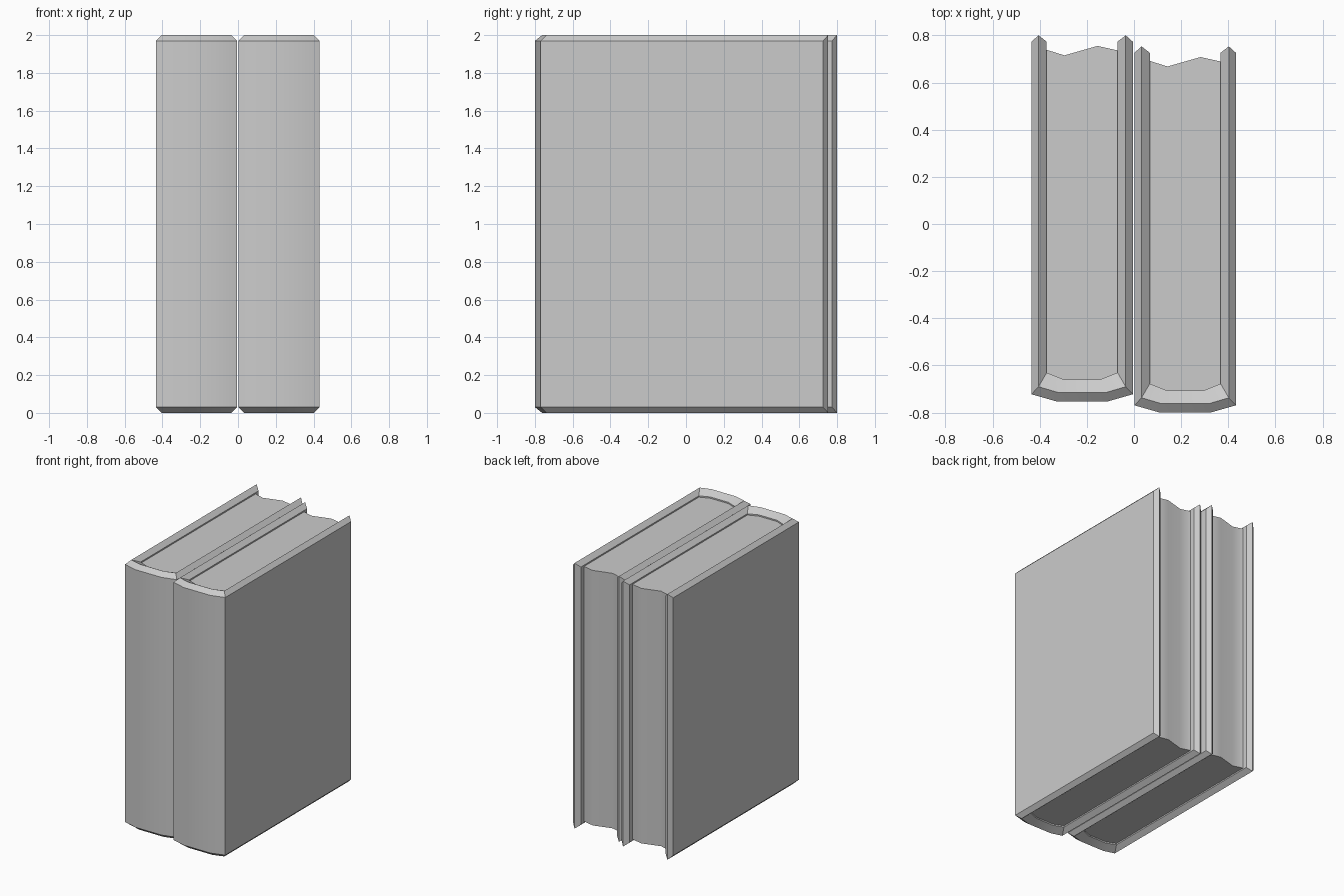
import bpy
import bmesh
import math

cube = bpy.data.objects.get("Cube")
if cube:
    bpy.data.objects.remove(cube, do_unlink=True)

grey = bpy.data.materials.new("plain grey")
colour = (0.6, 0.6, 0.6, 1)
grey.use_nodes = True
grey.diffuse_color = colour
grey.node_tree.nodes["Principled BSDF"].inputs["Base Color"].default_value = colour


def finish(name, bm, location, angle=30):
    bmesh.ops.recalc_face_normals(bm, faces=bm.faces)
    mesh = bpy.data.meshes.new(name)
    bm.to_mesh(mesh)
    bm.free()
    mesh.materials.append(grey)
    obj = bpy.data.objects.new(name, mesh)
    obj.location = location
    bpy.context.collection.objects.link(obj)
    bpy.ops.object.select_all(action="DESELECT")
    obj.select_set(True)
    bpy.context.view_layer.objects.active = obj
    bpy.ops.object.shade_smooth_by_angle(angle=math.radians(angle))
    return obj


def mirrored(half):
    return half + [(-x, y) for x, y in reversed(half)]


# Plan paths of the cover: back edge, spine corner, spine curve
OUTER = mirrored([(-0.215, 0.773), (-0.215, -0.722), (-0.11, -0.752)])
RIDGE = mirrored([(-0.185, 0.8), (-0.185, -0.69), (-0.1, -0.715)])
INNER = mirrored([(-0.15, 0.773), (-0.15, -0.63), (-0.075, -0.66)])
# Wavy fore edge of the pages, left to right
FORE_EDGE = [(-0.155, 0.74), (-0.075, 0.715), (0.065, 0.755), (0.155, 0.735)]


def make_cover(name, location, crisp_side):
    """Bent board with a six-sided section whose rim rises to a ridge."""
    bm = bmesh.new()
    rings = []
    for o, m, i in zip(OUTER, RIDGE, INNER):
        section = [(o, 0.03), (o, 1.97), (m, 2), (i, 1.97), (i, 0.03), (m, 0)]
        rings.append([bm.verts.new((*p, z)) for p, z in section])
    for a, b in zip(rings, rings[1:]):
        for k in range(6):
            n = (k + 1) % 6
            bm.faces.new((a[k], a[n], b[n], b[k]))
    for r in (rings[0], rings[-1]):
        bm.faces.new((r[0], r[1], r[2], r[5]))
        bm.faces.new((r[5], r[2], r[3], r[4]))
    obj = finish(name, bm, location)

    # Soften the rim ridge, except on the board beside the other book
    mesh = obj.data
    sharp = mesh.attributes.get("sharp_edge")
    for edge in mesh.edges:
        if all(v % 6 in (2, 5) for v in edge.vertices):
            points = [mesh.vertices[v].co for v in edge.vertices]
            if not all(p.x * crisp_side > 0.15 for p in points):
                sharp.data[edge.index].value = False


def make_pages(name, location):
    bm = bmesh.new()
    outline = FORE_EDGE + [(0.155, -0.64), (0.075, -0.67),
                           (-0.075, -0.67), (-0.155, -0.64)]
    low = [bm.verts.new((x, y, 0.04)) for x, y in outline]
    high = [bm.verts.new((x, y, 1.96)) for x, y in outline]
    bm.faces.new(low)
    bm.faces.new(high)
    for k in range(len(outline)):
        n = (k + 1) % len(outline)
        bm.faces.new((low[k], low[n], high[n], high[k]))
    finish(name, bm, location, 40)


# Two books side by side, the left one set slightly forward
for side, x, y, crisp in (("right", -0.22, 0, 1), ("left", 0.217, -0.047, -1)):
    make_cover(side + "_book_cover", (x, y, 0), crisp)
    make_pages(side + "_book_pages", (x, y, 0))
